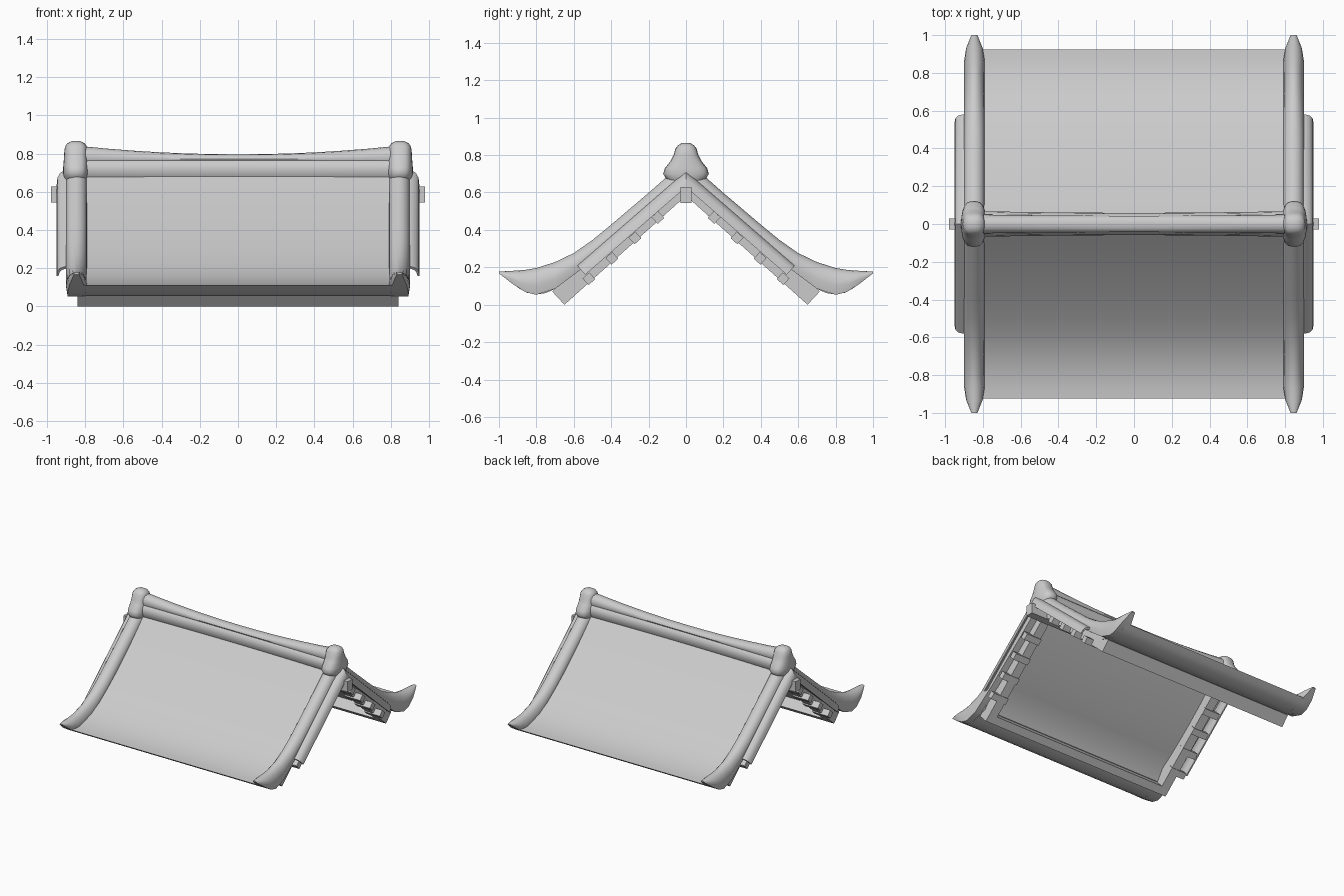
import bpy, bmesh, math

cube = bpy.data.objects.get("Cube")
if cube:
    bpy.data.objects.remove(cube, do_unlink=True)

GREY = (0.6, 0.6, 0.6, 1)
mat = bpy.data.materials.new("plain grey")
mat.use_nodes = True
mat.diffuse_color = GREY
mat.node_tree.nodes["Principled BSDF"].inputs["Base Color"].default_value = GREY


def loft(name, rings, mirror=(False, False), angle=35):
    """Skin a list of closed rings, cap the ends, mirror over x and/or y."""
    bm = bmesh.new()
    loops = [[bm.verts.new(p) for p in ring] for ring in rings]
    n = len(loops[0])
    for a, b in zip(loops, loops[1:]):
        for i in range(n):
            j = (i + 1) % n
            bm.faces.new((a[i], a[j], b[j], b[i]))
    bm.faces.new(loops[0])
    bm.faces.new(loops[-1])
    bmesh.ops.recalc_face_normals(bm, faces=bm.faces)
    mesh = bpy.data.meshes.new(name)
    bm.to_mesh(mesh)
    bm.free()
    mesh.materials.append(mat)
    ob = bpy.data.objects.new(name, mesh)
    bpy.context.collection.objects.link(ob)
    bpy.ops.object.select_all(action='DESELECT')
    ob.select_set(True)
    bpy.context.view_layer.objects.active = ob
    bpy.ops.object.shade_smooth_by_angle(angle=math.radians(angle))
    if any(mirror):
        mod = ob.modifiers.new("Mirror", 'MIRROR')
        mod.use_axis = (mirror[0], mirror[1], False)
        mod.use_mirror_merge = False
    return ob


def extrude_x(name, profile, x0, x1, mirror):
    """Push a (y, z) profile along x."""
    return loft(name, [[(x, y, z) for y, z in profile] for x in (x0, x1)], mirror)


# Curved roof slopes: thin above the frame, thick at the eave
top = [(0, .73), (.1, .63), (.2, .535), (.3, .445), (.4, .36), (.5, .281), (.6, .21),
       (.7, .156), (.8, .126), (.87, .114), (.925, .111)]
under = [(.89, .085), (.85, .064), (.8, .055), (.75, .062), (.7, .085), (.655, .1),
         (.6, .185), (.5, .256), (.4, .335), (.3, .42), (.2, .51), (.1, .605), (0, .705)]
extrude_x("roof_slope", top + under, -.845, .845, (False, True))

# Rolled verge tiles with upturned tips: y, bottom, top, half width
verge = [(0, .655, .775, .055), (.1, .57, .686, .055), (.2, .485, .598, .055),
         (.4, .32, .428, .055), (.5, .235, .346, .055), (.6, .16, .276, .055),
         (.7, .085, .228, .055), (.8, .053, .196, .055), (.86, .068, .186, .055),
         (.93, .113, .181, .044), (1, .168, .177, .016)]
rings = []
for y, low, high, w in verge:
    ring = [(.845 - .85 * w, y, low), (.845 + .85 * w, y, low)]
    for i in range(9):
        a = math.pi * i / 8
        k = .35 + .65 * math.sin(a)
        ring.append((.845 + w * math.cos(a), y, low + (high - low) * k))
    rings.append(ring)
loft("verge_tile", rings, (True, True))

# Drooping side shells beyond the verge: x and depth below the slope line
shell = [(.87, 0), (.905, .002), (.93, .012), (.945, .032), (.95, .066),
         (.94, .066), (.933, .038), (.92, .024), (.9, .016), (.87, .014)]
pitch = math.atan2(.505, .585)
drop_y, drop_z = math.sin(pitch), math.cos(pitch)
loft("side_tile", [
    [(x, 0, .716 - d / drop_z) for x, d in shell],
    [(x, .582 - d * drop_y, .21 - d * drop_z) for x, d in shell],
], (True, True))

# Timber frame below the slopes
extrude_x("gable_board", [(0, .582), (.65, 0), (.715, .07), (.6, .19), (.4, .348),
                          (.2, .522), (0, .717)],
          .77, .84, (True, True))
extrude_x("eave_board", [(.605, .04), (.65, 0), (.715, .07), (.67, .11)],
          -.84, .84, (False, True))
extrude_x("ridge_beam", [(-.03, .545), (.03, .545), (.03, .628), (-.03, .628)],
          -.98, .98, (False, False))

# Short purlin ends crossing the gable boards
slope = math.atan2(.582, .65)
cs, sn = math.cos(slope), math.sin(slope)
for i in range(4):
    y, z = .15 + .123 * i, .466 - .109 * i
    square = [(y + u * cs + v * sn, z - u * sn + v * cs)
              for u, v in ((-.024, -.024), (.024, -.024), (.024, .024), (-.024, .024))]
    extrude_x("purlin_%d" % (i + 1), square, .765, .9, (True, True))

# Sagging ridge: broad base roll with a smaller cap roll
base_half = [(.05, .67), (.063, .69), (.068, .72), (.062, .75), (.046, .764)]
cap_half = [(.05, .78), (.044, .81), (.026, .832)]
rings = []
for i in range(13):
    x = -.82 + 1.64 * i / 12
    s = (x / .82) ** 2
    width = .87 + .13 * s
    lift = .42 + .58 * s
    half = [(y * width, z) for y, z in base_half]
    half += [(y * width, .765 + (z - .765) * lift) for y, z in cap_half]
    crown = [(0, .765 + .074 * lift)]
    section = half + crown + [(-y, z) for y, z in reversed(half)]
    rings.append([(x, y, z) for y, z in section])
loft("ridge_roll", rings, angle=40)

# Domed end knobs with a flared skirt
knob = [(.655, .056, .085), (.675, .064, .108), (.70, .068, .122), (.73, .067, .113),
        (.765, .064, .085), (.80, .062, .066), (.835, .058, .056),
        (.853, .046, .042), (.865, .022, .02)]
rings = []
for z, rx, ry in knob:
    ring = []
    for i in range(20):
        a = math.tau * i / 20
        c = math.cos(a)
        ring.append((.848 + rx * math.copysign(abs(c) ** .65, c), ry * math.sin(a), z))
    rings.append(ring)
loft("ridge_knob", rings, (True, False), 45)
